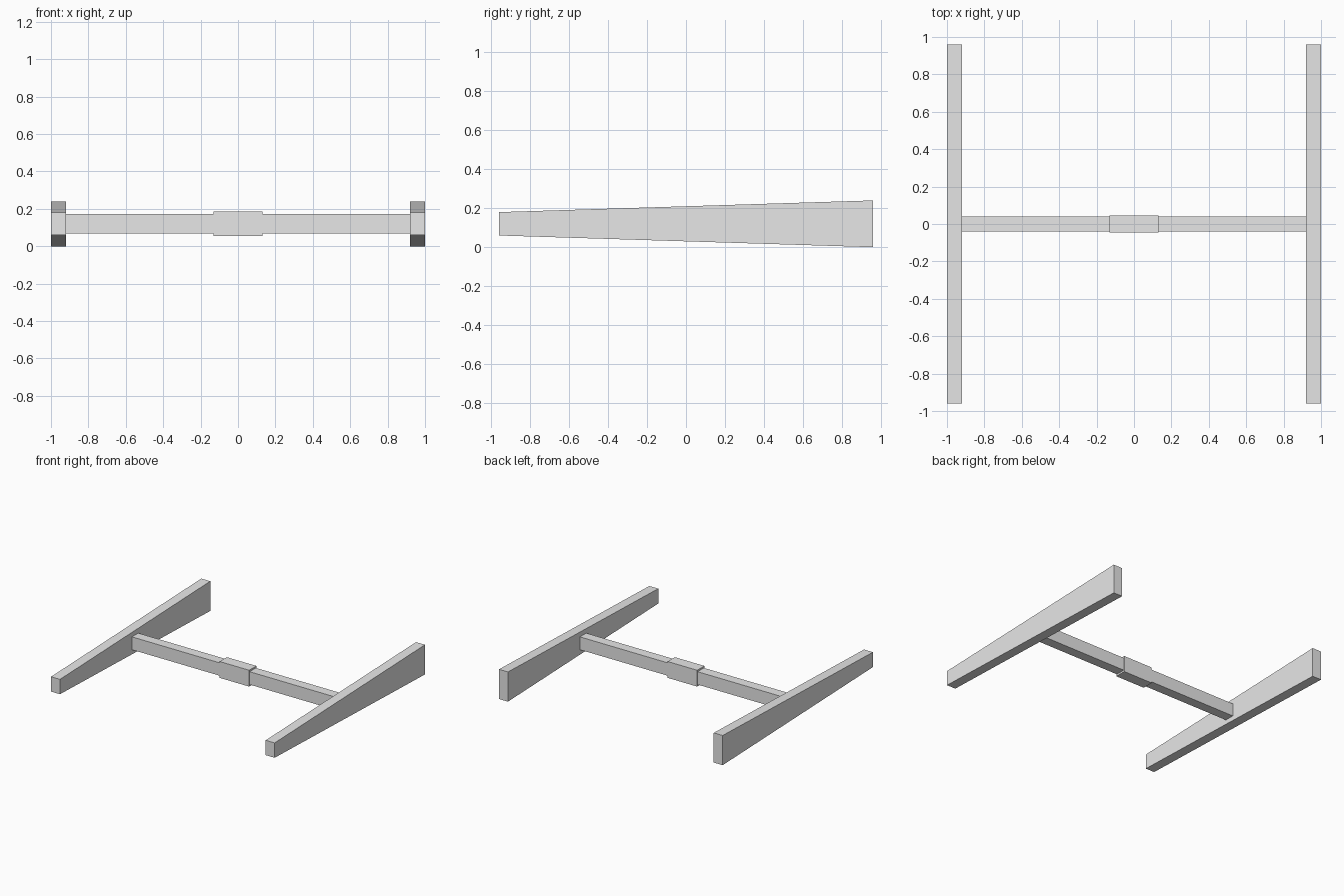
import bpy
import bmesh

cube = bpy.data.objects.get("Cube")
if cube:
    bpy.data.objects.remove(cube, do_unlink=True)

grey = bpy.data.materials.new("light_grey")
grey.use_nodes = True
colour = (0.8, 0.8, 0.8, 1)
grey.diffuse_color = colour
grey.node_tree.nodes["Principled BSDF"].inputs["Base Color"].default_value = colour

MID_Z = 0.12


def beam(name, centre_x, size, taper=0.0):
    """Box centred at MID_Z; taper shrinks its height towards the front."""
    bm = bmesh.new()
    bmesh.ops.create_cube(bm, size=1)
    for v in bm.verts:
        height = size[2] - (taper if v.co.y < 0 else 0)
        v.co = (v.co.x * size[0], v.co.y * size[1], v.co.z * height)
    mesh = bpy.data.meshes.new(name)
    bm.to_mesh(mesh)
    bm.free()
    mesh.materials.append(grey)
    obj = bpy.data.objects.new(name, mesh)
    obj.location = (centre_x, 0, MID_Z)
    bpy.context.collection.objects.link(obj)


# Tapered side rails, deeper at the back
for side, sign in (("left", 1), ("right", -1)):
    beam(side + "_rail", sign * 0.96, (0.08, 1.92, 0.24), taper=0.12)

# Crossbar between the rails and the sleeve around its middle
beam("crossbar", 0, (1.84, 0.08, 0.104))
beam("centre_sleeve", 0, (0.264, 0.092, 0.132))
